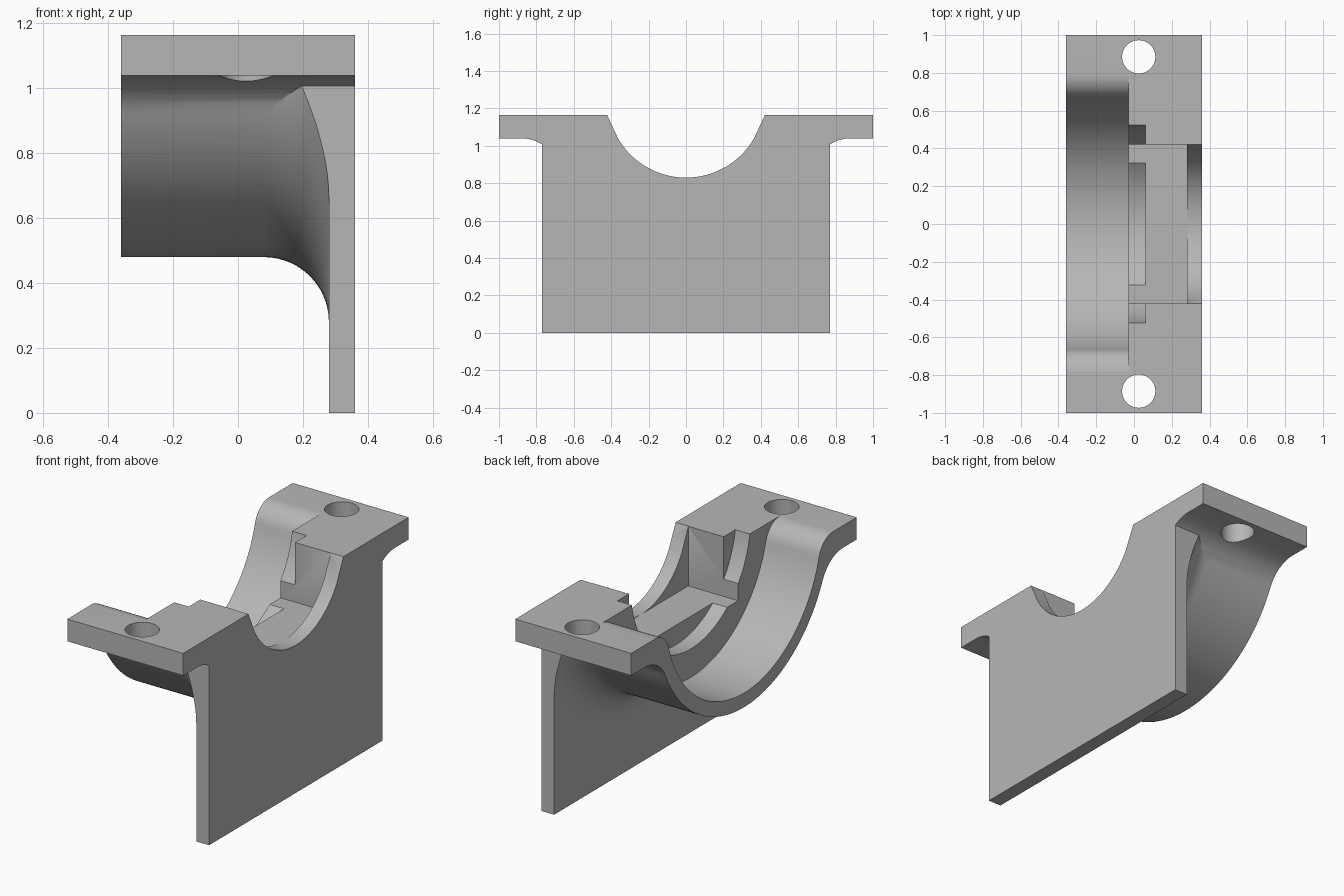
import bpy, bmesh, math
from math import sin, cos, sqrt, radians

cube = bpy.data.objects.get("Cube")
if cube:
    bpy.data.objects.remove(cube)

AXIS_Z = 1.25        # height of the bore axis, which runs along x
TOP, UNDER = 1.165, 1.04
OUTER, INNER, BORE = 0.77, 0.69, 0.42

grey = bpy.data.materials.new("plain grey")
grey.use_nodes = True
grey.diffuse_color = (0.47, 0.47, 0.47, 1)
grey.node_tree.nodes["Principled BSDF"].inputs["Base Color"].default_value = grey.diffuse_color


def finish(name, bm):
    bmesh.ops.recalc_face_normals(bm, faces=bm.faces)
    mesh = bpy.data.meshes.new(name)
    bm.to_mesh(mesh)
    bm.free()
    mesh.materials.append(grey)
    ob = bpy.data.objects.new(name, mesh)
    bpy.context.collection.objects.link(ob)
    return ob


def extrude(name, profile, x0, x1):
    """Extrude a closed (y, z) outline along x."""
    bm = bmesh.new()
    face = bm.faces.new([bm.verts.new((x0, y, z)) for y, z in profile])
    ext = bmesh.ops.extrude_face_region(bm, geom=[face])
    new = [v for v in ext["geom"] if isinstance(v, bmesh.types.BMVert)]
    bmesh.ops.translate(bm, verts=new, vec=(x1 - x0, 0, 0))
    return finish(name, bm)


def box(name, x0, x1, half_y, z0, z1):
    return extrude(name, [(-half_y, z0), (half_y, z0), (half_y, z1), (-half_y, z1)], x0, x1)


def lathe(name, profile, steps=128):
    """Turn an (x, radius) profile about the bore axis and cap its ends."""
    bm = bmesh.new()
    rings = [[bm.verts.new((x, r * sin(math.tau * i / steps), AXIS_Z - r * cos(math.tau * i / steps)))
              for i in range(steps)] for x, r in profile]
    for a, b in zip(rings, rings[1:]):
        for i in range(steps):
            j = (i + 1) % steps
            bm.faces.new((a[i], a[j], b[j], b[i]))
    bm.faces.new(rings[0])
    bm.faces.new(rings[-1])
    return finish(name, bm)


def mirror(half):
    """Complete a half outline whose first point lies on y = 0."""
    return half + [(-y, z) for y, z in reversed(half[1:])]


def saddle(radius, fillet, level):
    """Half curve: an arc round the axis, blended by a fillet into a flat level."""
    cz = level - fillet
    cy = sqrt((radius + fillet) ** 2 - (AXIS_Z - cz) ** 2)
    a = math.asin(cy / (radius + fillet))
    arc = [(radius * sin(a * i / 36), AXIS_Z - radius * cos(a * i / 36)) for i in range(37)]
    blend = [(cy - fillet * sin(a * i / 12), cz + fillet * cos(a * i / 12)) for i in range(11, -1, -1)]
    return arc + blend


def combine(target, tool, operation):
    mod = target.modifiers.new("combine", "BOOLEAN")
    mod.operation, mod.solver, mod.object = operation, "EXACT", tool
    bpy.context.view_layer.objects.active = target
    bpy.ops.object.modifier_apply(modifier=mod.name)
    bpy.data.objects.remove(tool)


# Saddle body with side flanges
outline = mirror(saddle(OUTER, 0.2, UNDER) + [(1, UNDER), (1, TOP)])
bracket = extrude("clamp_bracket", outline, -0.36, 0.36)

# End plate with a flared fillet into the saddle
plate = box("end_plate", 0.28, 0.36, 0.9, 0, 1.1)
flare = [(0.04, 0.74)]
flare += [(0.08 + 0.2 * sin(t), OUTER + 0.2 - 0.2 * cos(t)) for t in (radians(6 * i) for i in range(16))]
flare += [(0.32, OUTER + 0.2)]
combine(plate, lathe("flare", flare), "UNION")
combine(plate, box("trim", -1, 0.36, OUTER, -0.5, 1.1), "INTERSECT")
combine(bracket, plate, "UNION")

# Open trough of the thin band
trough = saddle(INNER, 0.13, TOP)
trough += [(trough[-1][0], 1.4)]
combine(bracket, extrude("trough_cut", mirror(trough), -0.5, -0.03), "DIFFERENCE")

# Round counterbore and square pocket behind the plate
combine(bracket, lathe("counterbore_cut", [(-0.1, 0.53), (0.06, 0.53)]), "DIFFERENCE")
combine(bracket, box("pocket_cut", -0.1, 0.28, BORE, AXIS_Z - BORE, 1.4), "DIFFERENCE")

# Bore through the end plate, with straight upper sides
bore = [(BORE * sin(radians(3 * i)), AXIS_Z - BORE * cos(radians(3 * i))) for i in range(21)]
bore += [(0.422, TOP), (0.44, TOP + 0.04)]
combine(bracket, extrude("bore_cut", mirror(bore), 0.279, 0.5), "DIFFERENCE")

# Bolt holes in the flanges
for side in (-1, 1):
    bm = bmesh.new()
    bmesh.ops.create_cone(bm, cap_ends=True, segments=48, radius1=0.088, radius2=0.088, depth=0.6)
    bmesh.ops.translate(bm, verts=bm.verts, vec=(0.025, side * 0.885, 1.1))
    combine(bracket, finish("bolt_hole_cut", bm), "DIFFERENCE")

bpy.ops.object.select_all(action="DESELECT")
bracket.select_set(True)
bpy.context.view_layer.objects.active = bracket
bpy.ops.object.shade_smooth_by_angle(angle=radians(25))
